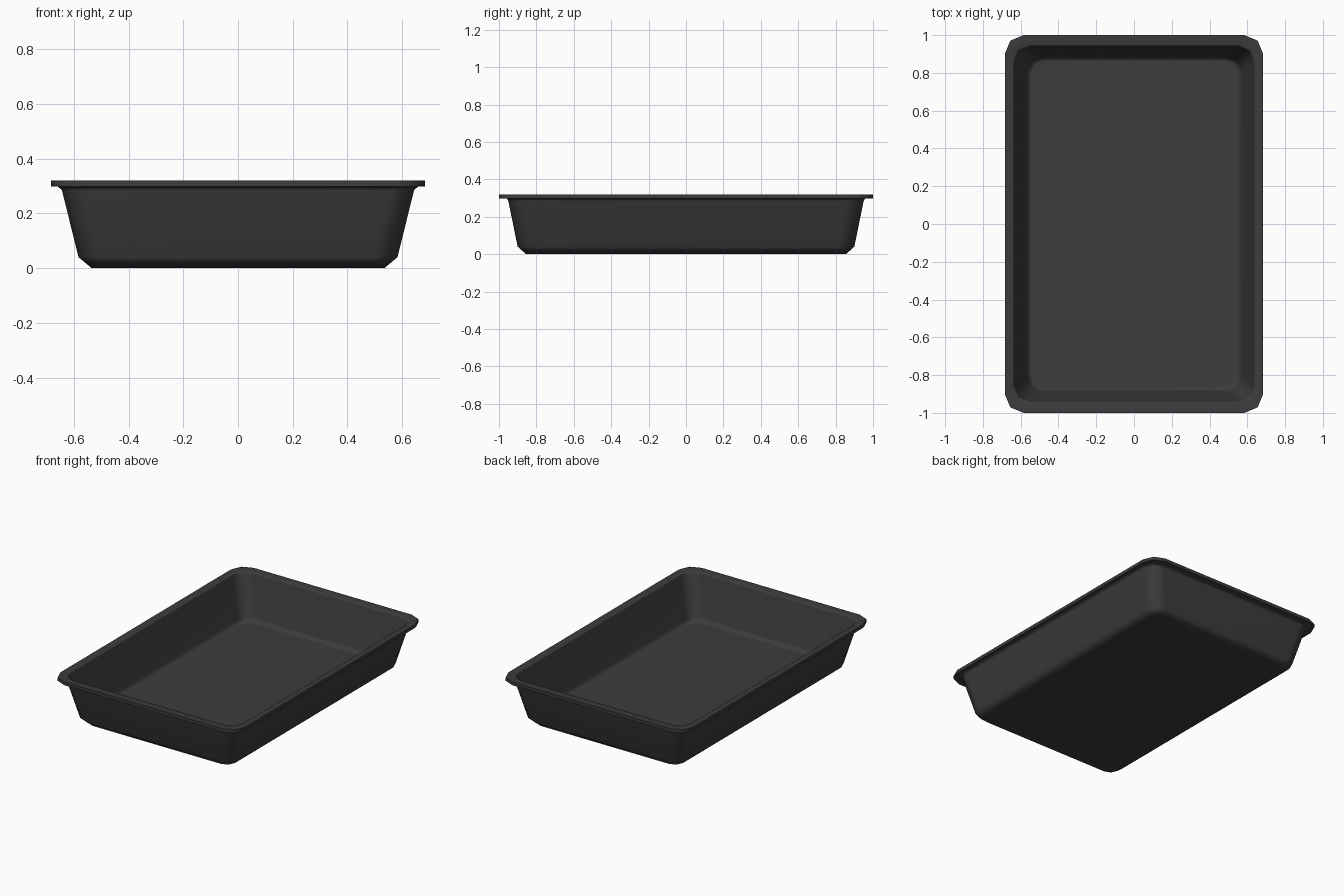
import bpy, bmesh, math

cube = bpy.data.objects.get("Cube")
if cube:
    bpy.data.objects.remove(cube, do_unlink=True)

CORNER_STEPS = 2

# Section of the tray, from the underside round the lip to the inner floor:
# half width, half length, height, corner radius
SECTION = [
    (0.535, 0.855, 0.0, 0.06),     # underside edge
    (0.583, 0.9, 0.04, 0.09),      # foot of the outer wall
    (0.644, 0.95, 0.285, 0.09),    # head of the outer wall
    (0.658, 0.958, 0.298, 0.09),   # flare under the lip
    (0.684, 1.0, 0.298, 0.1),      # lip underside
    (0.684, 1.0, 0.32, 0.1),       # lip top
    (0.644, 0.949, 0.32, 0.085),   # inner edge of the lip
    (0.634, 0.94, 0.31, 0.085),    # head of the inner wall
    (0.57, 0.887, 0.05, 0.08),     # foot of the inner wall
    (0.54, 0.86, 0.02, 0.06),      # floor edge
]


def rounded_ring(bm, hx, hy, z, radius):
    """Rounded rectangle of vertices, counter-clockwise from above."""
    ring = []
    for quarter, (sx, sy) in enumerate([(1, 1), (-1, 1), (-1, -1), (1, -1)]):
        for step in range(CORNER_STEPS + 1):
            a = math.pi / 2 * (quarter + step / CORNER_STEPS)
            ring.append(bm.verts.new((sx * (hx - radius) + radius * math.cos(a),
                                      sy * (hy - radius) + radius * math.sin(a), z)))
    return ring


# Loft the rings and close the underside and floor
bm = bmesh.new()
rings = [rounded_ring(bm, *row) for row in SECTION]
for low, high in zip(rings, rings[1:]):
    for i in range(len(low)):
        j = (i + 1) % len(low)
        bm.faces.new((low[i], low[j], high[j], high[i]))
bm.faces.new(rings[0][::-1])
bm.faces.new(rings[-1])
mesh = bpy.data.meshes.new("baking_tray")
bm.to_mesh(mesh)
bm.free()

tray = bpy.data.objects.new("baking_tray", mesh)
bpy.context.collection.objects.link(tray)

# Dark metal colour
metal = bpy.data.materials.new("dark_grey_metal")
metal.use_nodes = True
colour = (0.045, 0.045, 0.045, 1)
metal.diffuse_color = colour
metal.node_tree.nodes["Principled BSDF"].inputs["Base Color"].default_value = colour
mesh.materials.append(metal)

# Soft bends, crisp lip
bpy.ops.object.select_all(action="DESELECT")
tray.select_set(True)
bpy.context.view_layer.objects.active = tray
bpy.ops.object.shade_smooth_by_angle(angle=math.radians(60))
weighted = tray.modifiers.new("flat_panels", "WEIGHTED_NORMAL")
weighted.keep_sharp = True
